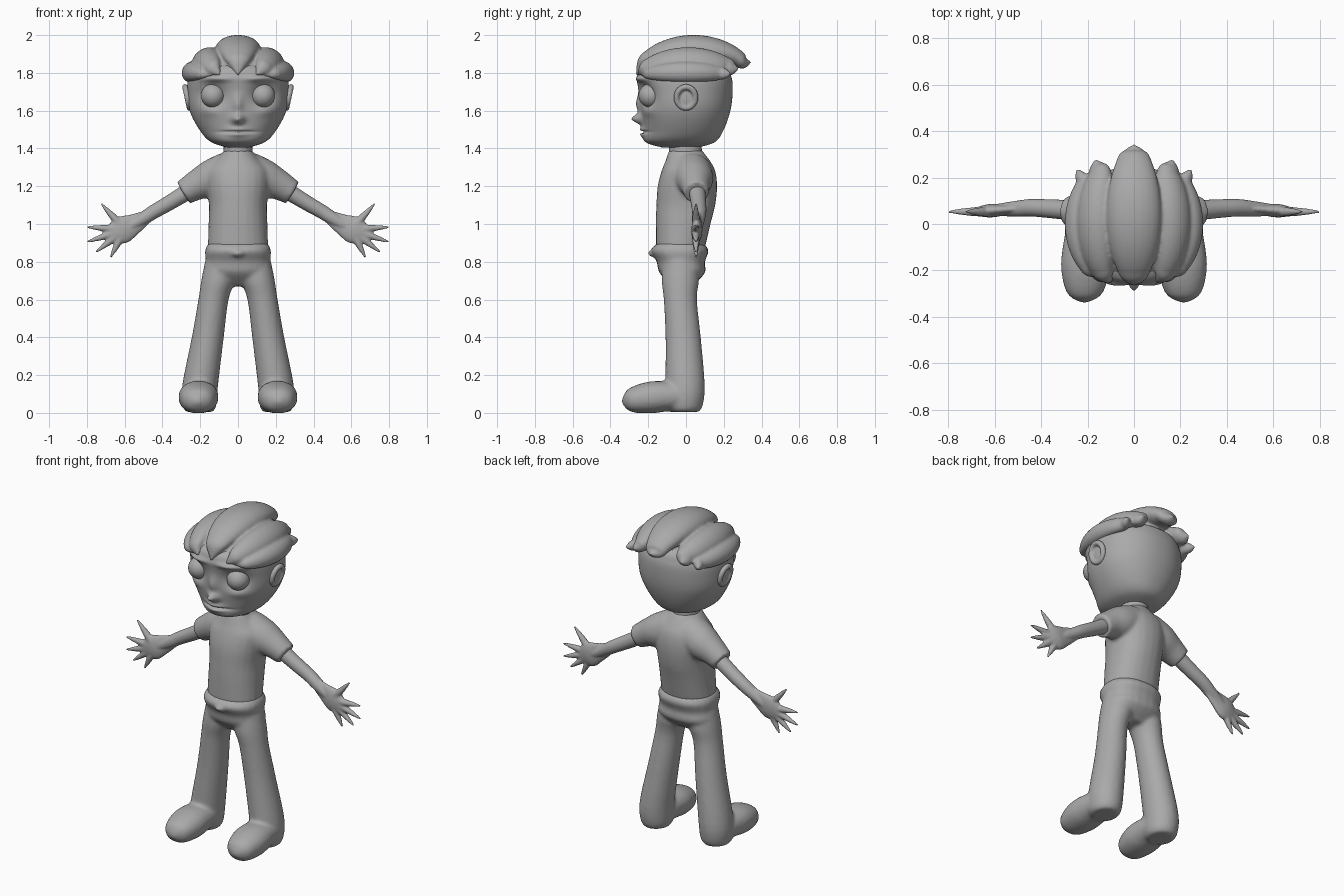
import bpy, bmesh, math
from mathutils import Vector, Matrix

cube = bpy.data.objects.get("Cube")
if cube:
    bpy.data.objects.remove(cube, do_unlink=True)

grey = (0.4, 0.4, 0.4, 1)
clay = bpy.data.materials.new("clay_grey")
clay.use_nodes = True
clay.diffuse_color = grey
clay.node_tree.nodes["Principled BSDF"].inputs["Base Color"].default_value = grey

X, Y, Z = Matrix.Identity(3)
SIDES = {"left": 1, "right": -1}


def spline(points, steps):
    """Catmull-Rom samples of a list of number tuples."""
    padded = [points[0], *points, points[-1]]
    samples = []
    for quad in zip(padded, padded[1:], padded[2:], padded[3:]):
        for step in range(steps):
            t = step / steps
            samples.append([b + t / 2 * (c - a + t * (2 * a - 5 * b + 4 * c - d + t * (3 * (b - c) + d - a)))
                            for a, b, c, d in zip(*quad)])
    return samples + [list(points[-1])]


def loft(bm, points, side=X, axis=None, sides=24, steps=4, power=2, mirror=1):
    """Closed tube through (x, y, z, radius along side, other radius)."""
    points = [(mirror * point[0], *point[1:]) for point in points]
    side = Vector((mirror * side[0], side[1], side[2]))
    rows = spline(points, steps)
    rings = []
    for i, row in enumerate(rows):
        ahead = Vector(rows[min(i + 1, len(rows) - 1)][:3])
        behind = Vector(rows[max(i - 1, 0)][:3])
        tangent = axis or (ahead - behind)
        other = tangent.cross(side).normalized()
        across = other.cross(tangent).normalized()
        ring = []
        for k in range(sides):
            angle = math.tau * k / sides
            u, v = (math.copysign(abs(f) ** (2 / power), f) for f in (math.cos(angle), math.sin(angle)))
            offset = across * u * max(row[3], .004) + other * v * max(row[4], .004)
            ring.append(bm.verts.new(Vector(row[:3]) + offset))
        rings.append(ring)
    for lower, upper in zip(rings, rings[1:]):
        for k in range(sides):
            j = (k + 1) % sides
            bm.faces.new((lower[k], lower[j], upper[j], upper[k]))
    bm.faces.new(rings[0][::-1])
    bm.faces.new(rings[-1])


def limb(bm, points, depth=1, **options):
    """Tube through (x, y, z, radius) with a constant flattening."""
    loft(bm, [(*point, point[3] * depth) for point in points], **options)


def stack(bm, rows, **options):
    """Upright loft from (z, half width, front y, back y)."""
    loft(bm, [(0, (front + back) / 2, z, width, (back - front) / 2) for z, width, front, back in rows],
         axis=Z, **options)


def ball(bm, centre, size):
    matrix = Matrix.Translation(centre) @ Matrix.Diagonal((*size, 1))
    bmesh.ops.create_uvsphere(bm, u_segments=32, v_segments=20, radius=1, matrix=matrix)


def finish(name, bm, voxel=0, softness=4):
    """Turn the bmesh into an object, optionally fusing its volumes."""
    bmesh.ops.recalc_face_normals(bm, faces=bm.faces)
    mesh = bpy.data.meshes.new(name)
    bm.to_mesh(mesh)
    bm.free()
    mesh.materials.append(clay)
    mesh.shade_smooth()
    part = bpy.data.objects.new(name, mesh)
    bpy.context.collection.objects.link(part)
    if voxel:
        fuse = part.modifiers.new("fuse", 'REMESH')
        fuse.mode = 'VOXEL'
        fuse.voxel_size = voxel
        fuse.use_smooth_shade = True
        soften = part.modifiers.new("soften", 'SMOOTH')
        soften.iterations = softness


# Trousers with waistband and buckle, blending into the shoes
bm = bmesh.new()
stack(bm, [(.9, .155, -.15, .09), (.86, .175, -.185, .12), (.8, .17, -.155, .1), (.74, .175, -.14, .1),
           (.67, .1, -.07, .03)], power=2.3)
ball(bm, (0, -.18, .845), (.03, .02, .02))
for mirror in SIDES.values():
    limb(bm, [(.09, -.03, .8, .085), (.105, -.03, .7, .09), (.13, -.03, .6, .08), (.16, -.015, .4, .085),
              (.2, -.005, .15, .095), (.204, -.01, .04, .09), (.204, -.01, .005, .07)],
         depth=1.1, axis=Z, mirror=mirror)
    limb(bm, [(.2, .04, .085, .08), (.207, -.1, .088, .1), (.21, -.2, .08, .104), (.213, -.3, .065, .075),
              (.213, -.34, .06, .01)], depth=.8, mirror=mirror, power=2.2)
finish("trousers_and_shoes", bm, voxel=.011)

# Shirt with short sleeves
bm = bmesh.new()
stack(bm, [(.87, .16, -.16, .1), (1, .156, -.16, .13), (1.1, .154, -.157, .155), (1.2, .165, -.15, .165),
           (1.28, .165, -.13, .155), (1.33, .125, -.11, .13), (1.39, .072, -.09, .085)], power=2.2)
for mirror in SIDES.values():
    limb(bm, [(.06, .03, 1.27, .11), (.15, .045, 1.235, .1), (.22, .05, 1.205, .08), (.288, .055, 1.165, .066)],
         side=Y, mirror=mirror)
finish("shirt", bm, voxel=.011)

# Neck
bm = bmesh.new()
stack(bm, [(1.3, .08, -.09, .09), (1.45, .075, -.09, .08)])
finish("neck", bm)

# Arms, flat palms and a fan of tapered fingers: angle and reach
fingers = {48: .185, 4: .2, -18: .21, -38: .195, -63: .165}
for label, mirror in SIDES.items():
    bm = bmesh.new()
    limb(bm, [(.22, .055, 1.2, .046), (.35, .065, 1.12, .041), (.44, .07, 1.068, .038), (.5, .066, 1.03, .035),
              (.6, .06, .97, .025)], side=Y, mirror=mirror)
    limb(bm, [(.48, .066, 1.04, .014), (.55, .062, 1, .022), (.62, .057, .965, .029), (.69, .052, .93, .015)],
         depth=2.5, side=Y, mirror=mirror)
    for degrees, reach in fingers.items():
        angle = math.radians(degrees)
        taper = [(.6 + reach * t * math.cos(angle), .053, .97 + reach * t * math.sin(angle), .023 - .018 * t * t)
                 for t in (0, .4, .7, 1)]
        limb(bm, taper, side=Y, mirror=mirror, sides=16)
    finish(label + "_arm", bm, voxel=.006, softness=3)

# Head, its face shaped by soft bumps: x, z, spread x, spread z, push along y
bm = bmesh.new()
stack(bm, [(1.406, .06, -.13, .07), (1.435, .145, -.215, .155), (1.5, .205, -.222, .2), (1.6, .256, -.238, .235),
           (1.7, .268, -.25, .247), (1.78, .262, -.258, .24), (1.84, .22, -.22, .2), (1.9, .04, -.04, .04)],
      sides=128, steps=14, power=2.15)
bumps = {"nose_tip": (0, 1.555, .03, .026, -.055), "nose_bridge": (0, 1.63, .022, .05, -.022),
         "eye_socket": (.132, 1.68, .062, .055, .045), "brow": (.12, 1.77, .075, .018, -.022),
         "cheek": (.15, 1.6, .05, .03, -.012), "lips": (0, 1.487, .055, .028, -.028),
         "mouth_line": (0, 1.487, .07, .007, .03)}
for vert in bm.verts:
    if vert.co.y < 0:
        fade = min(1, -vert.co.y * 10)
        x, z = abs(vert.co.x), vert.co.z
        for at_x, at_z, wide, tall, push in bumps.values():
            vert.co.y += fade * push * math.exp(-((x - at_x) / wide) ** 2 - ((z - at_z) / tall) ** 2)
finish("head", bm)

for label, mirror in SIDES.items():
    # Eyes
    bm = bmesh.new()
    ball(bm, (mirror * .132, -.185, 1.68), (.064, .066, .064))
    finish(label + "_eye", bm)
    # Ears: a rolled rim around a shallow bowl
    bm = bmesh.new()
    turns = [math.tau * k / 16 for k in range(17)]
    limb(bm, [(.268 + .012 * math.sin(a), .05 * math.cos(a), 1.67 + .055 * math.sin(a), .016) for a in turns],
         mirror=mirror, sides=12)
    ball(bm, (mirror * .258, 0, 1.67), (.014, .05, .055))
    finish(label + "_ear", bm, voxel=.006, softness=3)


def lock(bm, x, top, front, back, size, depth, lean, mirror=1):
    """Thick strand arching from the brow to a pointed tip behind."""
    root = 1.785
    points = []
    for k in range(17):
        t = k / 16
        arch = max(math.sin(math.pi * t), 0) ** .45
        points.append((x * max(.55 + .45 * arch, t), front + (back - front) * t,
                       root + (top - root) * max(arch, t / 2), size * arch))
    limb(bm, points, depth=depth, side=Vector((math.cos(lean), 0, -math.sin(lean))), mirror=mirror)


# Hair: five swept locks over a rounded scalp
bm = bmesh.new()
ball(bm, (0, -.01, 1.78), (.235, .235, .14))
lock(bm, x=0, top=1.93, front=-.265, back=.345, size=.118, depth=.6, lean=0)
for mirror in SIDES.values():
    lock(bm, x=.168, top=1.862, front=-.255, back=.28, size=.085, depth=.78, lean=.65, mirror=mirror)
    lock(bm, x=.248, top=1.805, front=-.235, back=.24, size=.056, depth=.87, lean=1.15, mirror=mirror)
finish("hair", bm, voxel=.008, softness=3)
